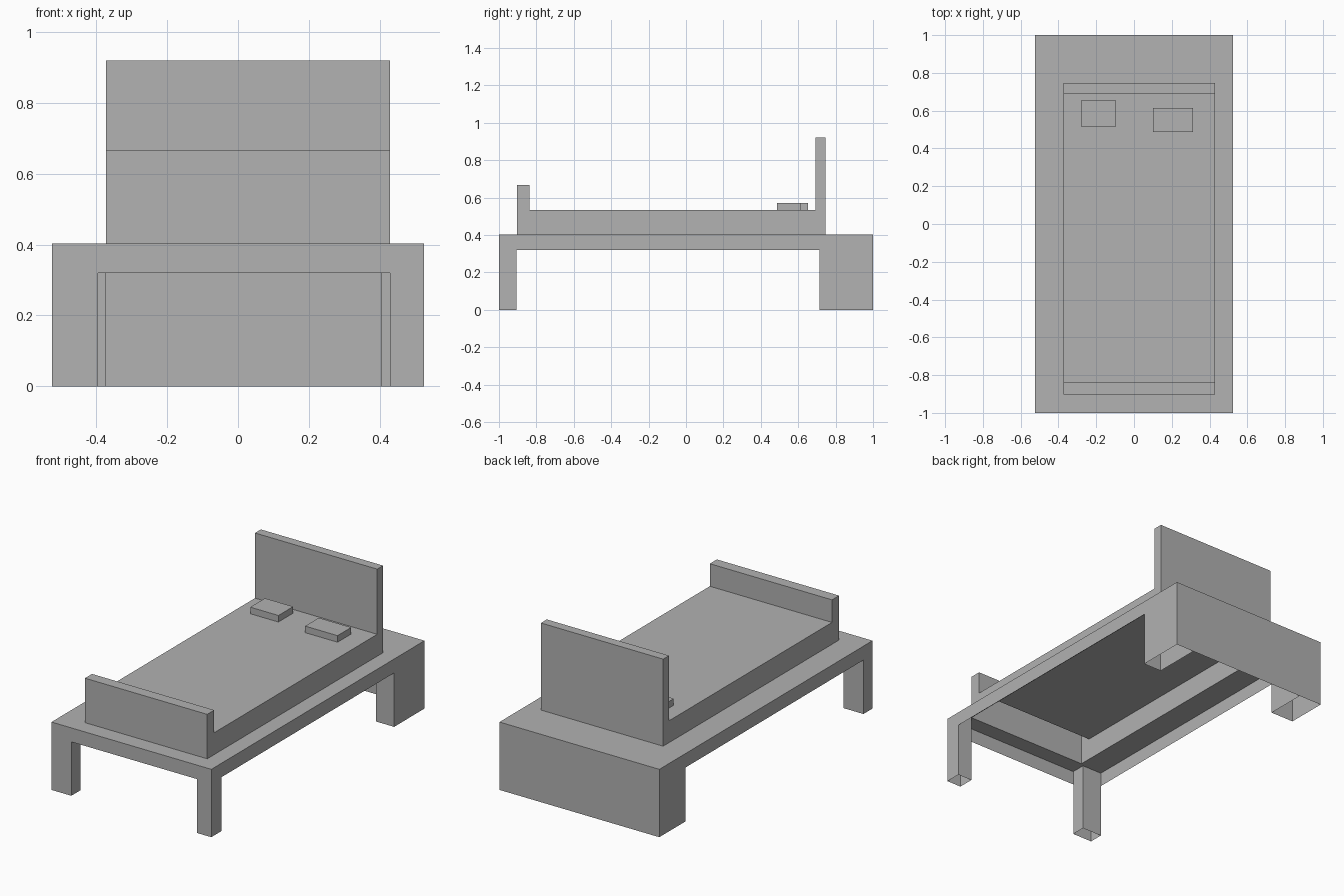
import bpy
import bmesh

cube = bpy.data.objects.get("Cube")
if cube:
    bpy.data.objects.remove(cube, do_unlink=True)

# One plain grey for everything
grey = bpy.data.materials.new("plain grey")
grey.use_nodes = True
colour = (0.445, 0.445, 0.445, 1)
grey.diffuse_color = colour
grey.node_tree.nodes["Principled BSDF"].inputs["Base Color"].default_value = colour


def sheet(name, polygons, outward=None):
    """Object made of thin flat polygons, welded along shared corners."""
    bm = bmesh.new()
    for poly in polygons:
        bm.faces.new([bm.verts.new(p) for p in poly])
    bmesh.ops.remove_doubles(bm, verts=bm.verts, dist=0.0005)
    bmesh.ops.recalc_face_normals(bm, faces=bm.faces)
    if outward:
        # The open shells are turned so their uppermost face looks up
        top = max(bm.faces, key=lambda f: f.calc_center_median().z)
        if top.normal.z < 0:
            bmesh.ops.reverse_faces(bm, faces=bm.faces)
    mesh = bpy.data.meshes.new(name)
    bm.to_mesh(mesh)
    bm.free()
    mesh.materials.append(grey)
    obj = bpy.data.objects.new(name, mesh)
    bpy.context.collection.objects.link(obj)
    return obj


def rect(x0, x1, y0, y1, z):
    return [(x0, y0, z), (x1, y0, z), (x1, y1, z), (x0, y1, z)]


def walls(x0, x1, y0, y1, z0, z1):
    low, high = rect(x0, x1, y0, y1, z0), rect(x0, x1, y0, y1, z1)
    return [[low[i - 1], low[i], high[i], high[i - 1]] for i in range(4)]


def arch(a0, a1, b0, b1):
    """Outline of a rail with a leg at each end, as (along, height)."""
    return [(a0, 0), (a0, DECK), (a1, DECK), (a1, 0),
            (b1, 0), (b1, RAIL), (b0, RAIL), (b0, 0)]


W, L = 0.525, 1.0           # half width and half length of the frame
DECK, RAIL = 0.403, 0.32    # deck height and underside of the rails
X0, X1 = -0.373, 0.43       # mattress sides
FOOT, HEAD = -0.903, 0.747  # mattress ends
TOP = 0.533                 # mattress top

# Frame: deck around the open mattress recess, rails and solid back panel
sheet("bed_frame", [
    rect(-W, W, -L, FOOT, DECK), rect(-W, W, HEAD, L, DECK),
    rect(-W, X0, FOOT, HEAD, DECK), rect(X1, W, FOOT, HEAD, DECK),
    [(W, y, z) for y, z in arch(-L, L, -0.905, 0.715)],
    [(-W, y, z) for y, z in arch(-L, L, -0.915, 0.755)],
    [(x, -L, z) for x, z in arch(-W, W, -0.395, 0.43)],
    [(-W, L, 0), (W, L, 0), (W, L, DECK), (-W, L, DECK)],
], outward=True)

# Inner faces of the hollow legs
legs = {
    "front_left_leg": (0.43, W, -L, -0.905),
    "front_right_leg": (-0.395, -W, -L, -0.915),
    "back_left_leg": (0.405, W, L, 0.715),
    "back_right_leg": (-0.373, -W, L, 0.755),
}
for name, (xi, xo, yo, yi) in legs.items():
    sheet(name, [
        [(xi, yo, 0), (xi, yi, 0), (xi, yi, DECK), (xi, yo, DECK)],
        [(xi, yi, 0), (xo, yi, 0), (xo, yi, RAIL), (xo, yi, DECK), (xi, yi, DECK)],
    ])

# Mattress, footboard and headboard share one side profile, open below
profile = [(FOOT, DECK), (FOOT, 0.667), (-0.837, 0.667), (-0.837, TOP),
           (0.692, TOP), (0.692, 0.92), (HEAD, 0.92), (HEAD, DECK)]
sides = [[(x, y, z) for y, z in profile] for x in (X0, X1)]
strips = [[sides[0][i], sides[1][i], sides[1][i + 1], sides[0][i + 1]]
          for i in range(len(profile) - 1)]
sheet("mattress_with_boards", sides + strips, outward=True)

# Pillows
pillows = {
    "right_pillow": (-0.28, -0.095, 0.515, 0.653),
    "left_pillow": (0.10, 0.313, 0.487, 0.615),
}
for name, box in pillows.items():
    sheet(name, walls(*box, TOP, 0.572) + [rect(*box, 0.572)], outward=True)
